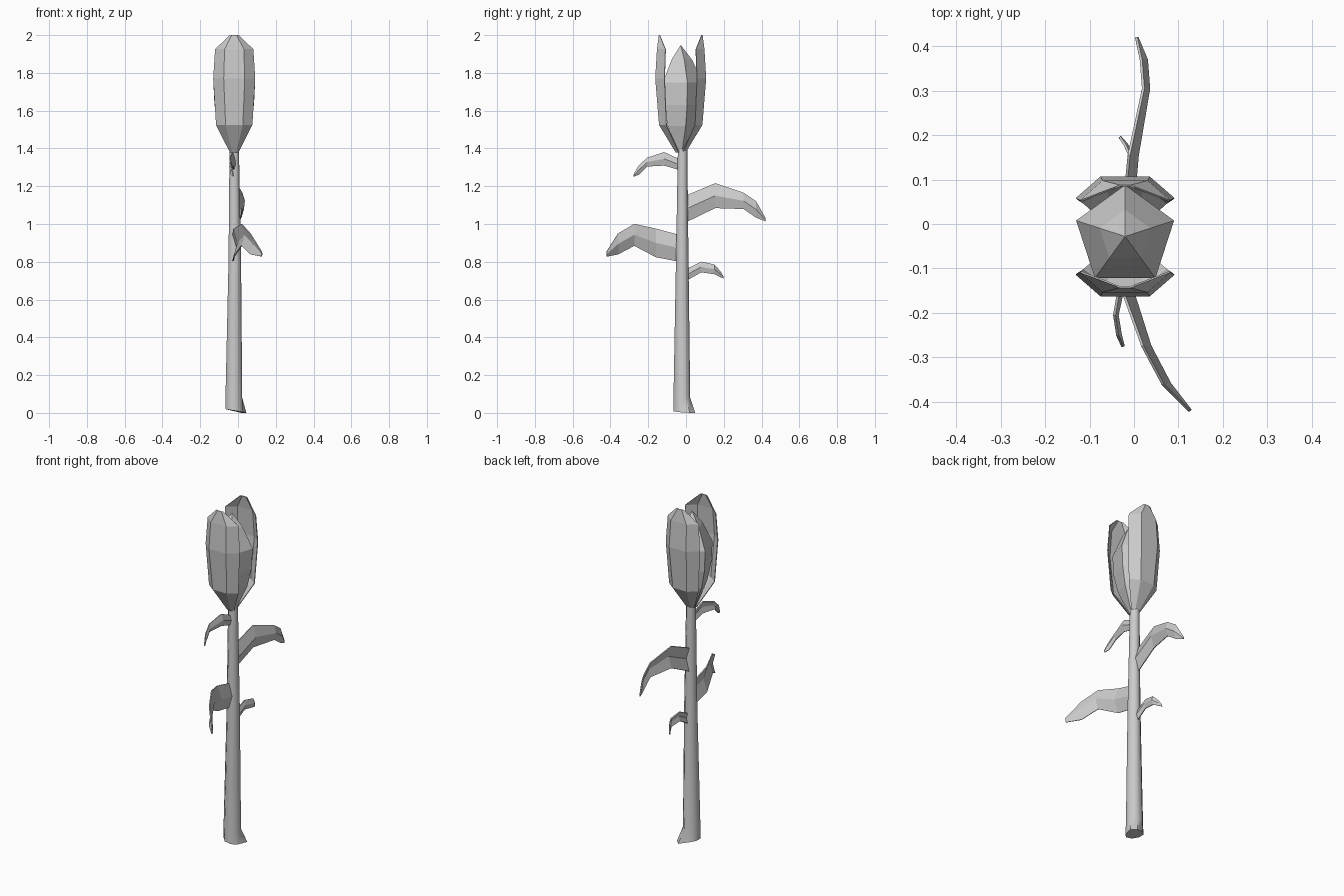
import bpy, bmesh
from math import sin, cos, pi

if "Cube" in bpy.data.objects:
    bpy.data.objects.remove(bpy.data.objects["Cube"])


def make(name, verts, faces, smooth=False):
    mesh = bpy.data.meshes.new(name)
    mesh.from_pydata(verts, [], faces)
    bm = bmesh.new()
    bm.from_mesh(mesh)
    bmesh.ops.recalc_face_normals(bm, faces=bm.faces)
    bm.to_mesh(mesh)
    bm.free()
    obj = bpy.data.objects.new(name, mesh)
    bpy.context.collection.objects.link(obj)
    for p in mesh.polygons:
        p.use_smooth = smooth
    return obj


def thicken(obj, t):
    mod = obj.modifiers.new("thickness", "SOLIDIFY")
    mod.thickness = t
    mod.offset = 0


def lathe(name, rings, sides, start, smooth=False):
    """Rings are (x, y, z, radius)."""
    verts = [(x + r * cos(start + 2 * pi * i / sides),
              y + r * sin(start + 2 * pi * i / sides), z)
             for x, y, z, r in rings for i in range(sides)]
    faces = [(k * sides + i, k * sides + (i + 1) % sides,
              (k + 1) * sides + (i + 1) % sides, (k + 1) * sides + i)
             for k in range(len(rings) - 1) for i in range(sides)]
    n = len(rings) * sides
    faces += [tuple(range(sides)), tuple(range(n - sides, n))]
    return make(name, verts, faces, smooth)


def grid_faces(rows, cols):
    return [(r * cols + c, r * cols + c + 1, (r + 1) * cols + c + 1, (r + 1) * cols + c)
            for r in range(rows - 1) for c in range(cols - 1)]


# Tapered stem with a slanted, flared foot
stem = lathe("stem", [(-0.02, -0.02, 0.015, 0.051), (-0.022, -0.022, 0.08, 0.048),
                      (-0.017, -0.02, 0.8, 0.036), (-0.02, -0.018, 1.40, 0.027)],
             8, pi / 8, True)
for v in stem.data.vertices[:8]:
    v.co.z = 0.012 - 0.17 * (v.co.x + 0.02)
    if v.co.x > -0.02 and v.co.y > -0.02:
        v.co.x += 0.017
        v.co.y += 0.022
        v.co.z = 0.0
bpy.context.view_layer.objects.active = stem
stem.select_set(True)
bpy.ops.object.shade_smooth_by_angle(angle=0.9)
stem.select_set(False)

# Five-sided closed bud
cx, cy = -0.02, -0.028
lathe("bud", [(cx, cy, 1.38, 0.022), (cx, cy, 1.52, 0.085), (cx, cy, 1.63, 0.11),
              (cx, cy, 1.75, 0.116), (cx, cy, 1.87, 0.06), (cx, cy, 1.945, 0.002)],
      5, pi / 2)

# Outer petals: z, half width, inner half width, centre depth, edge depth
petal_rows = [(1.38, 0.022, 0.010, 0.025, 0.010),
              (1.525, 0.095, 0.045, 0.113, 0.075),
              (1.77, 0.110, 0.055, 0.133, 0.085),
              (1.925, 0.100, 0.050, 0.124, 0.080),
              (2.0, 0.022, 0.012, 0.114, 0.110)]
for name, s in (("front_petal", -1), ("back_petal", 1)):
    verts = [(cx + x, cy + s * d, z) for z, w, m, dc, de in petal_rows
             for x, d in ((-w, de), (-m, dc), (m, dc), (w, de))]
    thicken(make(name, verts, grid_faces(len(petal_rows), 4)), 0.004)

# Leaves: stations of x, y, bottom z, top z; the middle row bows sideways
leaves = {
    "front_large_leaf": [(-0.02, -0.03, 0.80, 0.94), (-0.015, -0.16, 0.825, 0.975),
                         (0.025, -0.275, 0.885, 1.0), (0.07, -0.36, 0.84, 0.95),
                         (0.125, -0.42, 0.828, 0.855)],
    "back_large_leaf": [(-0.02, 0.0, 1.01, 1.15), (-0.005, 0.155, 1.085, 1.215),
                        (0.025, 0.305, 1.08, 1.165), (0.02, 0.37, 1.035, 1.12),
                        (0.006, 0.42, 1.015, 1.03)],
    "front_small_leaf": [(-0.02, -0.03, 1.285, 1.34), (-0.025, -0.115, 1.31, 1.38),
                         (-0.042, -0.205, 1.305, 1.35), (-0.035, -0.25, 1.262, 1.31),
                         (-0.025, -0.276, 1.252, 1.265)],
    "back_small_leaf": [(-0.015, 0.01, 0.705, 0.765), (-0.012, 0.08, 0.745, 0.80),
                        (-0.005, 0.15, 0.735, 0.785), (-0.02, 0.18, 0.72, 0.75),
                        (-0.032, 0.196, 0.713, 0.722)],
}
for name, stations in leaves.items():
    verts = []
    for x, y, lo, hi in stations:
        bow = 0.1 * (hi - lo)
        verts += [(x - bow / 2, y, lo), (x + bow, y, (lo + hi) / 2), (x - bow / 2, y, hi)]
    thicken(make(name, verts, grid_faces(len(stations), 3)), 0.006)
